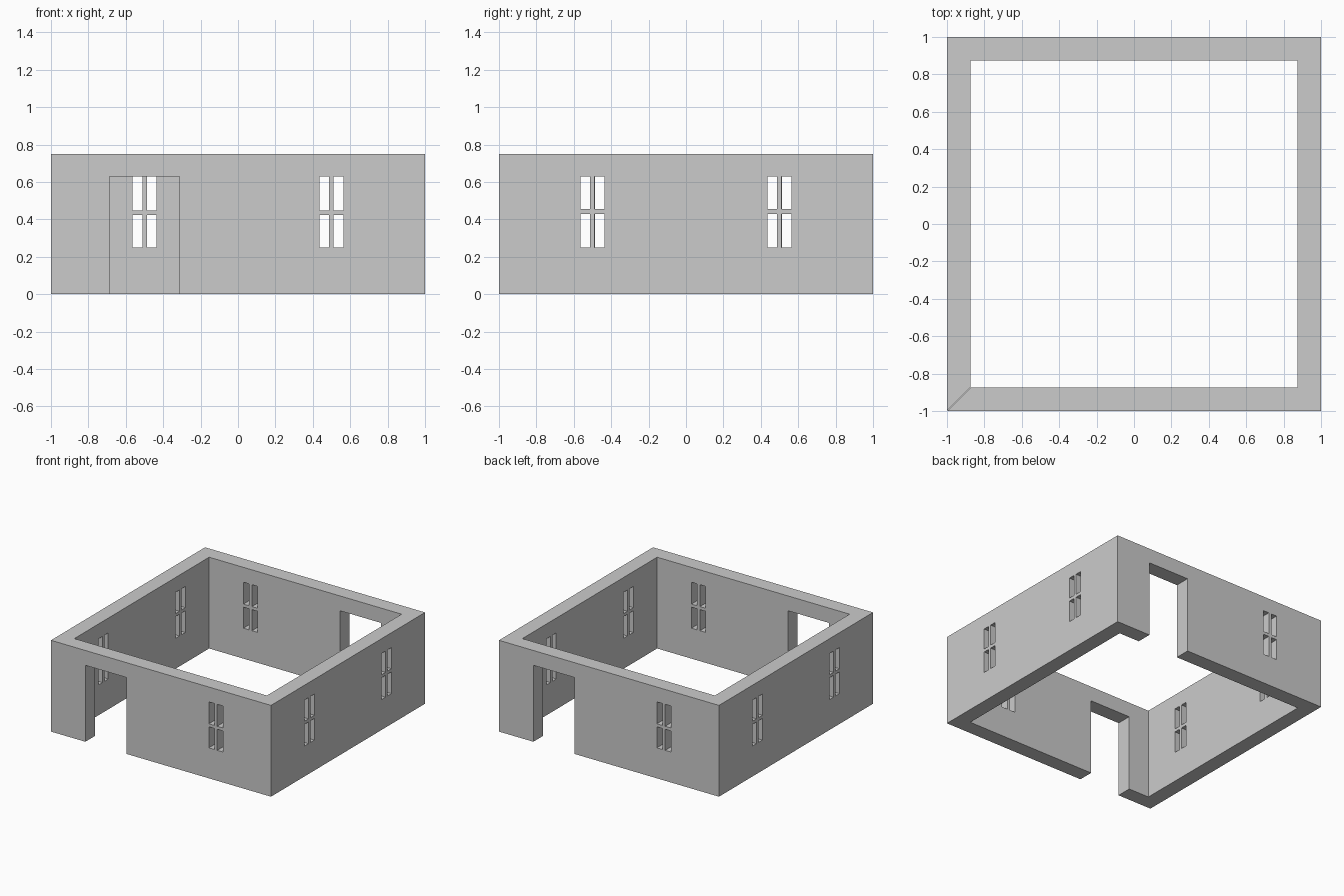
import bpy, bmesh, math
from mathutils import Matrix

if "Cube" in bpy.data.objects:
    bpy.data.objects.remove(bpy.data.objects["Cube"])

H, T = 0.75, 0.125          # wall height and thickness

stone = bpy.data.materials.new("plain grey")
stone.diffuse_color = (0.6, 0.6, 0.6, 1)
stone.use_nodes = True
stone.node_tree.nodes["Principled BSDF"].inputs["Base Color"].default_value = stone.diffuse_color


def window(cx, bar_low, bar_high):
    """Four pane holes around a full-depth cross bar: (x0, x1, z0, z1)."""
    return [(cx + a, cx + b, z0, z1)
            for a, b in ((-0.065, -0.0135), (0.0115, 0.0635))
            for z0, z1 in ((0.25, bar_low), (bar_high, 0.628))]


def wall(name, holes, angle):
    """Mitred wall on the -y side with openings, turned into place."""
    xs = sorted({-1, -1 + T, 1 - T, 1} | {v for h in holes for v in h[:2]})
    zs = sorted({0, H} | {v for h in holes for v in h[2:]})

    def solid(i, k):
        if not (0 <= i < len(xs) - 1 and 0 <= k < len(zs) - 1):
            return False
        x, z = (xs[i] + xs[i + 1]) / 2, (zs[k] + zs[k + 1]) / 2
        return not any(a < x < b and c < z < d for a, b, c, d in holes)

    bm = bmesh.new()

    def outer(i, k):
        return (xs[i], -1, zs[k])

    def inner(i, k):
        lim = 1 - T
        return (max(-lim, min(lim, xs[i])), -lim, zs[k])

    def face(*pts):
        unique = list(dict.fromkeys(pts))
        if len(unique) > 2:
            bm.faces.new([bm.verts.new(p) for p in unique])

    for i in range(len(xs) - 1):
        for k in range(len(zs) - 1):
            if not solid(i, k):
                continue
            c = [(i, k), (i + 1, k), (i + 1, k + 1), (i, k + 1)]
            face(*[outer(*p) for p in c])
            if 0 < i < len(xs) - 2:
                face(*[inner(*p) for p in reversed(c)])
            # reveals, bottom and top; mitred ends stay open to join the next wall
            for n, (di, dk) in enumerate(((0, -1), (1, 0), (0, 1), (-1, 0))):
                if solid(i + di, k + dk) or not (0 <= i + di < len(xs) - 1):
                    continue
                p, q = c[n], c[(n + 1) % 4]
                face(outer(*q), outer(*p), inner(*p), inner(*q))

    bmesh.ops.remove_doubles(bm, verts=bm.verts[:], dist=1e-5)
    bmesh.ops.dissolve_limit(bm, angle_limit=0.01, verts=bm.verts[:], edges=bm.edges[:])
    bmesh.ops.transform(bm, matrix=Matrix.Rotation(angle, 4, 'Z'), verts=bm.verts[:])
    me = bpy.data.meshes.new(name)
    bm.to_mesh(me)
    bm.free()
    me.materials.append(stone)
    bpy.context.collection.objects.link(bpy.data.objects.new(name, me))


# Door walls: doorway on one side, window on the other
door_holes = [(-0.6875, -0.3125, 0, 0.628)] + window(0.5, 0.423, 0.448)
wall("front_wall", door_holes, 0)
wall("back_wall", door_holes, math.pi)

# Side walls: two windows each
side_holes = window(-0.5, 0.428, 0.454) + window(0.5, 0.428, 0.454)
wall("right_wall", side_holes, math.pi / 2)
wall("left_wall", side_holes, -math.pi / 2)
